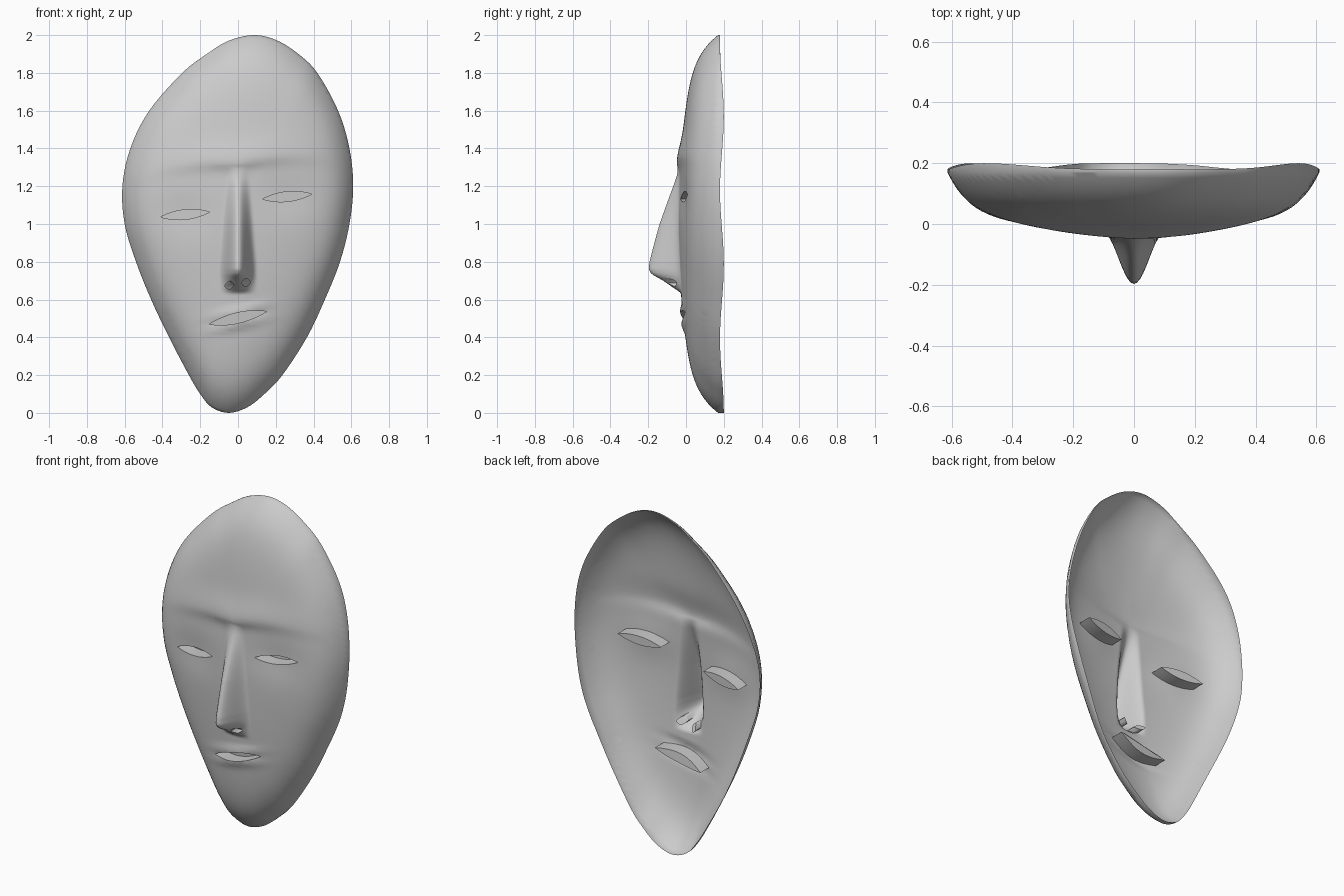
import bpy, bmesh, math
from mathutils import Vector
from mathutils.geometry import delaunay_2d_cdt

if "Cube" in bpy.data.objects:
    bpy.data.objects.remove(bpy.data.objects["Cube"])

# Lopsided egg outline (x, z), counter-clockwise from the chin
OUTLINE = [(-.05, 0), (.05, .03), (.14, .1), (.235, .2), (.365, .4), (.46, .6), (.54, .8),
           (.59, 1), (.61, 1.2), (.59, 1.4), (.53, 1.6), (.42, 1.8), (.32, 1.9), (.2, 1.975),
           (.08, 2), (-.05, 1.97), (-.165, 1.9), (-.295, 1.8), (-.47, 1.6), (-.57, 1.4),
           (-.612, 1.2), (-.6, 1), (-.54, .8), (-.46, .6), (-.365, .4), (-.26, .2),
           (-.2, .1), (-.14, .03)]
# Openings: centre x, centre z, half length, half height, slope, depth of pocket
EYES = [(-.28, 1.05, .13, .026, .1, .08), (.26, 1.145, .13, .026, .1, .08)]
MOUTH = (0, .503, .152, .028, .22, .08)
NOSTRILS = [(-.047, .675, .024, .02, .1, .05), (.042, .69, .024, .02, .1, .05)]
HOLES = EYES + [MOUTH] + NOSTRILS
CENTRE = Vector((0, 1))


def smooth_loop(points, steps):
    """Closed Catmull-Rom curve."""
    p, n, out = [Vector(q) for q in points], len(points), []
    for i in range(n):
        a, b, c, d = p[i - 1], p[i], p[(i + 1) % n], p[(i + 2) % n]
        for k in range(steps):
            t = k / steps
            out.append(.5 * (2 * b + (c - a) * t + (2 * a - 5 * b + 4 * c - d) * t * t
                             + (3 * b - a - 3 * c + d) * t ** 3))
    return out


RIM = smooth_loop(OUTLINE, 5)


def angle(p):
    d = p - CENTRE
    return math.atan2(d.y, d.x)


POLAR = sorted((angle(p), (p - CENTRE).length) for p in RIM)
POLAR = [(POLAR[-1][0] - math.tau, POLAR[-1][1])] + POLAR + [(POLAR[0][0] + math.tau, POLAR[0][1])]


def lerp(table, v):
    """Piecewise linear lookup, clamped at the ends."""
    if v <= table[0][0]:
        return table[0][1]
    for (a, ya), (b, yb) in zip(table, table[1:]):
        if v <= b:
            return ya + (yb - ya) * (v - a) / (b - a)
    return table[-1][1]


def rim_fraction(x, z):
    p = Vector((x, z))
    return (p - CENTRE).length / lerp(POLAR, angle(p))


def in_hole(x, z, h, grow=0):
    u = (x - h[0]) / (h[2] + grow)
    return abs(u) < 1 and abs(z - h[1] - h[4] * (x - h[0])) < h[3] * (1 - u * u) + grow


def gauss(v, w):
    return math.exp(-(v / w) ** 2)


NOSE_H = [(.635, 0), (.66, .035), (.7, .09), (.735, .15), (.76, .163), (.8, .157), (1, .1), (1.2, .032), (1.3, 0)]
NOSE_W = [(.65, .103), (.8, .1), (1.25, .065)]


def depth(x, z):
    """y of the face surface: dome, nose, brow, eye hollows and lips."""
    t = min(rim_fraction(x, z), 1)
    y = -.04 + .1 * t ** 2 + .11 * t ** 10
    u = abs(x) / lerp(NOSE_W, z)
    if u < 1:
        y -= lerp(NOSE_H, z) * .5 * (1 + math.cos(math.pi * u))
    b = z - 1.345 - .08 * x + .4 * (abs(x) - .2) ** 2
    y -= .02 * gauss(b, .1 if b > 0 else .045) * gauss(x, .36)
    for e in EYES:
        y += .012 * gauss(x - e[0], .15) * gauss(z - e[1], .11)
    v = abs(z - MOUTH[1] - MOUTH[4] * x)
    y -= .014 * gauss(v - .035, .025) * gauss(x, .14)
    return y


# Flat points: rim loop, inner rim rings, hole loops, filler grid
pts, edges = [], []


def add_loop(loop):
    s, n = len(pts), len(loop)
    pts.extend(loop)
    edges.extend((s + i, s + (i + 1) % n) for i in range(n))


add_loop(RIM)
for f in (.985, .97, .95, .925):
    pts.extend(CENTRE + (p - CENTRE) * f for p in RIM)
for h in HOLES:
    us = [-math.cos(math.pi * i / 16) for i in range(17)]
    lower = [(u, -(1 - u * u)) for u in us]
    upper = [(u, 1 - u * u) for u in us[-2:0:-1]]
    add_loop([Vector((h[0] + u * h[2], h[1] + h[4] * u * h[2] + w * h[3])) for u, w in lower + upper])


def add_grid(x0, x1, z0, z1, s, skip):
    for i in range(round((x1 - x0) / s) + 1):
        for j in range(round((z1 - z0) / s) + 1):
            x, z = x0 + i * s, z0 + j * s
            if skip(x, z) or any(in_hole(x, z, h, .006) for h in HOLES) or rim_fraction(x, z) > .905:
                continue
            pts.append(Vector((x, z)))


def near_nose(x, z):
    return abs(x) < .125 and .585 < z < 1.315


add_grid(-.62, .62, 0, 2, .02, near_nose)
add_grid(-.12, .12, .59, 1.31, .01, lambda x, z: False)

verts, _, faces, *_ = delaunay_2d_cdt(pts, edges, [], 0, 1e-5)

# Lift the triangulated sheet into the face, leaving the openings out
bm = bmesh.new()
bv = [bm.verts.new((v.x, depth(v.x, v.y), v.y)) for v in verts]
for f in faces:
    c = sum((verts[i] for i in f), Vector((0, 0))) / len(f)
    if rim_fraction(c.x, c.y) > 1.0005 or any(in_hole(c.x, c.y, h) for h in HOLES):
        continue
    bm.faces.new([bv[i] for i in f])
bmesh.ops.delete(bm, geom=[v for v in bm.verts if not v.link_faces], context='VERTS')

# Turn the rim and the edges of the openings backward
border = [e for e in bm.edges if e.is_boundary]
new = bmesh.ops.extrude_edge_only(bm, edges=border)['geom']
pocket = set()
for v in (g for g in new if isinstance(g, bmesh.types.BMVert)):
    x, z = v.co.x, v.co.z
    hole = next((h for h in HOLES if in_hole(x, z, h, .004)), None)
    if hole:
        v.co.y += hole[5]
        pocket.add(v)
    else:
        v.co.y = .19 + .01 * math.cos(8 * z)

# Close the pockets of eyes, mouth and nostrils at the back
ends = [e for e in bm.edges if e.is_boundary and e.verts[0] in pocket]
bmesh.ops.holes_fill(bm, edges=ends, sides=0)

mesh = bpy.data.meshes.new("mask_face")
bm.to_mesh(mesh)
bm.free()
mask = bpy.data.objects.new("mask_face", mesh)
bpy.context.collection.objects.link(mask)
bpy.context.view_layer.objects.active = mask
mask.select_set(True)
bpy.ops.object.shade_smooth_by_angle(angle=math.radians(50))
